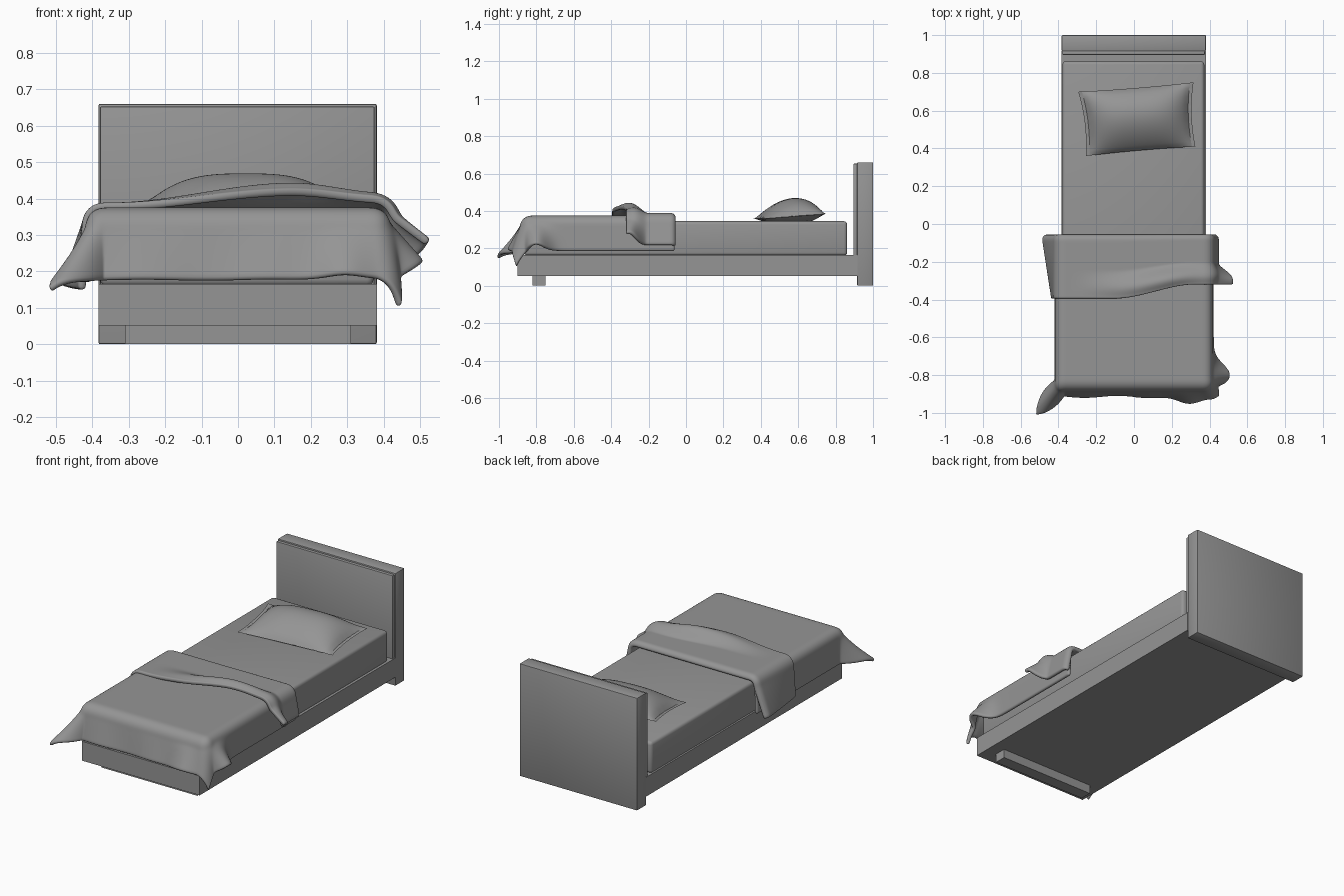
import bpy, bmesh, math
from math import sin, cos, pi, exp, hypot, sqrt

if "Cube" in bpy.data.objects:
    bpy.data.objects.remove(bpy.data.objects["Cube"])

grey = bpy.data.materials.new("dark_grey")
grey.diffuse_color = (.3, .3, .3, 1)
grey.use_nodes = True
grey.node_tree.nodes["Principled BSDF"].inputs["Base Color"].default_value = grey.diffuse_color


def smooth(t):
    t = min(max(t, 0), 1)
    return t * t * (3 - 2 * t)


def gauss(x, m, s):
    return exp(-((x - m) / s) ** 2)


def finish(bm, name):
    bmesh.ops.recalc_face_normals(bm, faces=bm.faces)
    me = bpy.data.meshes.new(name)
    bm.to_mesh(me)
    bm.free()
    me.materials.append(grey)
    ob = bpy.data.objects.new(name, me)
    bpy.context.collection.objects.link(ob)
    bpy.ops.object.select_all(action='DESELECT')
    ob.select_set(True)
    bpy.context.view_layer.objects.active = ob
    bpy.ops.object.shade_smooth_by_angle(angle=math.radians(40))
    return ob


def box(name, x0, x1, y0, y1, z0, z1, bevel=0.0, seg=2):
    bm = bmesh.new()
    bmesh.ops.create_cube(bm, size=1)
    for v in bm.verts:
        v.co = (x0 + (v.co.x + .5) * (x1 - x0),
                y0 + (v.co.y + .5) * (y1 - y0),
                z0 + (v.co.z + .5) * (z1 - z0))
    if bevel:
        bmesh.ops.bevel(bm, geom=bm.edges[:], offset=bevel, segments=seg,
                        profile=0.5, affect='EDGES')
    return finish(bm, name)


def add_grid(bm, fn, nu, nv):
    g = [[bm.verts.new(fn(i / nu, j / nv)) for j in range(nv + 1)]
         for i in range(nu + 1)]
    for i in range(nu):
        for j in range(nv):
            bm.faces.new((g[i][j], g[i + 1][j], g[i + 1][j + 1], g[i][j + 1]))


def cloth(name, fn, nu, nv, thick):
    bm = bmesh.new()
    add_grid(bm, fn, nu, nv)
    ob = finish(bm, name)
    s = ob.modifiers.new("thickness", 'SOLIDIFY')
    s.thickness, s.offset = thick, 0
    sub = ob.modifiers.new("soften", 'SUBSURF')
    sub.levels = sub.render_levels = 1
    return ob


def hang(d, r, f):
    # bend over a rounded edge, then fall with outward slope f
    bend = r * pi / 2
    if d < bend:
        return r * sin(d / r), r * (1 - cos(d / r))
    rest = d - bend
    return r + f * rest, r + sqrt(1 - f * f) * rest


EDGE_X, EDGE_Y = 0.372, -0.83

# bed frame
box("headboard", -.383, .381, .915, 1.0, 0, .66, .005)
box("headboard_panel", -.379, .375, .895, .917, .06, .653, .005)
box("bed_base", -.383, .381, -.9, .916, .052, .165)
box("foot_rail", -.31, .31, -.82, -.75, 0, .055)
box("mattress", -.379, .372, -.865, .862, .16, .345, .018, 3)


# blanket draped over the foot end with flared corners
def blanket(u, v):
    a = -EDGE_X - .215 + u * (2 * EDGE_X + .215 + .2)
    b = EDGE_Y - .22 + v * (-.06 - EDGE_Y + .22)
    da, db = max(abs(a) - EDGE_X, 0), max(EDGE_Y - b, 0)
    d = hypot(da, db)
    if d < 1e-6:
        return (a, b, .365)
    s = 2 * da * db / d ** 2
    front = db / d
    if a < 0:
        f = .03 + .18 * front + .5 * s ** 1.5 + .04 * front * sin(a * 18)
    else:
        f = .04 + .18 * front + .12 * s
        f += .64 * gauss(b, -.80, .075) * (1 - front)
        f += .3 * gauss(a, .29, .08) * front
        f += .04 * front * sin(a * 18)
    out, drop = hang(d, .035 + .012 * front, min(f, .85))
    x = max(-EDGE_X, min(EDGE_X, a)) + math.copysign(out * da / d, a)
    y = max(b, EDGE_Y) - out * db / d
    if a < 0:
        y -= .1 * s * d
    return (x, y, .365 - drop)


cloth("blanket", blanket, 70, 56, .02)


# turned-back top of the blanket, with a lifted lip
def fold(u, v):
    a = -EDGE_X - .255 + u * (2 * EDGE_X + .255 + .19)
    y_end = -.395 + .075 * smooth((a + .1) / .42)
    y = -.06 + v * (y_end + .06)
    da = max(abs(a) - EDGE_X, 0)
    right = a > 0
    f = .2 + .6 * smooth((v - .6) / .35) if right else .36 - .3 * v
    out, drop = hang(da, .045, f)
    # rolled leading edge
    roll = .022 * (1 - sqrt(1 - (1 - min(v / .08, 1)) ** 2))
    lip = .055 * smooth((a + .35) / .5) * (1 - .5 * smooth((a - .15) / .25))
    lip *= smooth((v - .55) / .3) - .3 * smooth((v - .85) / .15)
    lip -= roll
    tilt = min(da / .07, 1) * pi / 2 * .8
    if right:
        tilt *= 1 - .6 * smooth((v - .6) / .35)
    sx = math.copysign(1, a)
    x = max(-EDGE_X, min(EDGE_X, a)) + sx * (out + lip * sin(tilt))
    return (x, y, .378 - drop + lip * cos(tilt))


cloth("blanket_fold", fold, 64, 32, .022)


# pillow: two domed sheets meeting in a thin flat rim
def pillow_side(top):
    def fn(p, q):
        u, v = 2 * p - 1, 2 * q - 1
        pu, pv = u * (1 - .05 * (1 - v * v)), v * (1 - .03 * (1 - u * u))
        p, q = (pu + 1) / 2, (pv + 1) / 2
        lo = (-.255 + .58 * p, .36 + .05 * p)
        hi = (-.295 + .61 * p, .70 + .05 * p)
        x = lo[0] + (hi[0] - lo[0]) * q
        y = lo[1] + (hi[1] - lo[1]) * q
        hu = max(1 - abs(u / .93) ** 3, 0)
        h = (hu * max(1 - v * v, 0)) ** .8 * (1 + .18 * v)
        rim = .36 + .026 * q
        return (x, y, rim + .093 * h) if top else (x, y, max(rim - .002 - .05 * h, .346))
    return fn


bm = bmesh.new()
add_grid(bm, pillow_side(True), 32, 24)
add_grid(bm, pillow_side(False), 32, 24)
bmesh.ops.remove_doubles(bm, verts=bm.verts, dist=.0025)
finish(bm, "pillow")
